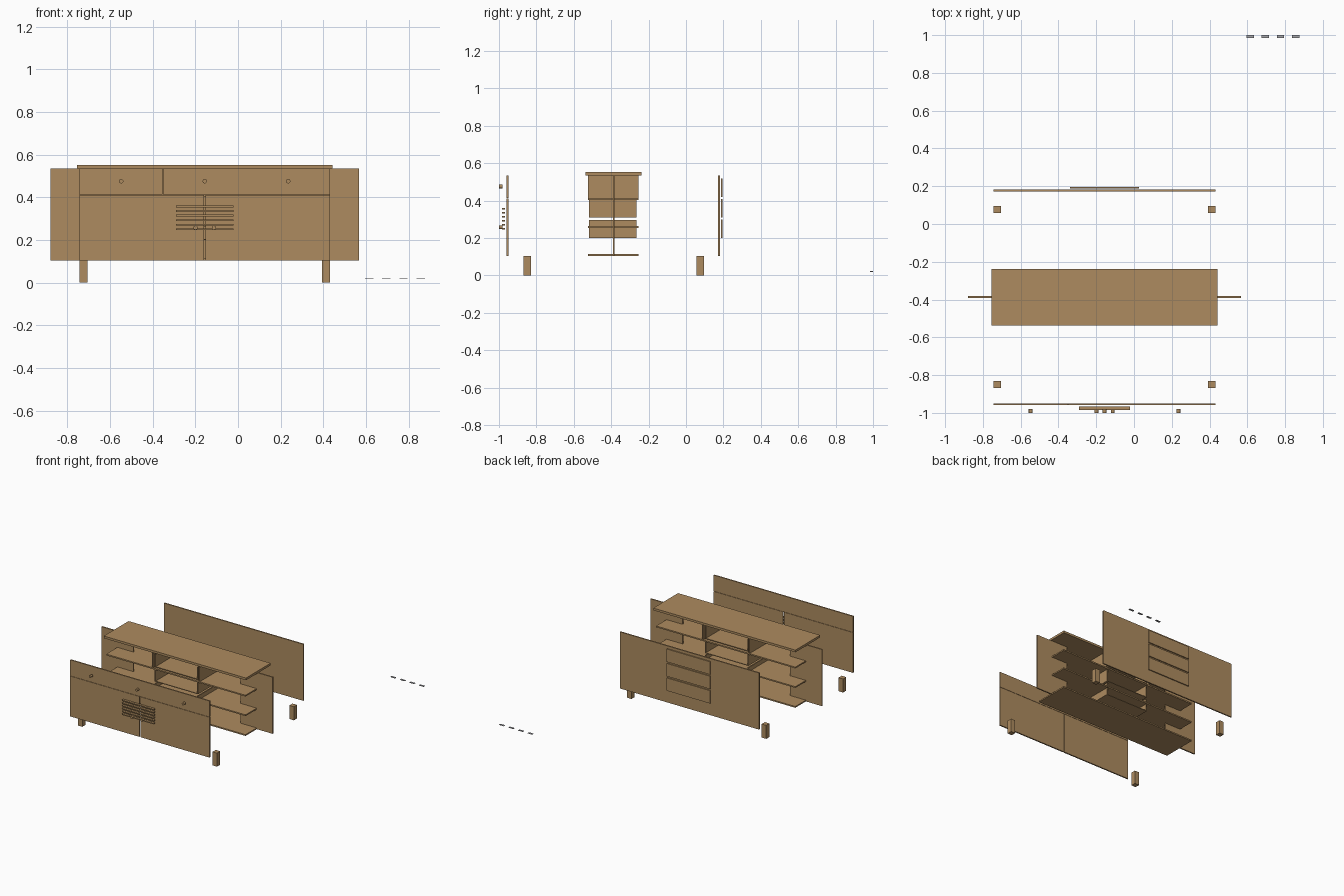
import bpy
import bmesh
from mathutils import Matrix

if "Cube" in bpy.data.objects:
    bpy.data.objects.remove(bpy.data.objects["Cube"])


def material(name, rgb):
    m = bpy.data.materials.new(name)
    m.diffuse_color = (*rgb, 1)
    m.use_nodes = True
    m.node_tree.nodes["Principled BSDF"].inputs["Base Color"].default_value = m.diffuse_color
    return m


WOOD = material("oak brown", (0.42, 0.26, 0.115))
METAL = material("hinge grey", (0.36, 0.36, 0.38))


def finish(name, bm, mat):
    me = bpy.data.meshes.new(name)
    bm.to_mesh(me)
    bm.free()
    me.materials.append(mat)
    ob = bpy.data.objects.new(name, me)
    bpy.context.collection.objects.link(ob)
    return ob


def box(name, x, y, z, mat=WOOD):
    """Box from (min, max) ranges."""
    bm = bmesh.new()
    bmesh.ops.create_cube(bm, size=1)
    for v in bm.verts:
        v.co = [r[0] if c < 0 else r[1] for c, r in zip(v.co, (x, y, z))]
    return finish(name, bm, mat)


def knob(name, x, z):
    bm = bmesh.new()
    rot = Matrix.Translation((x, -0.99, z)) @ Matrix.Rotation(1.5707963, 4, 'X')
    bmesh.ops.create_cone(bm, cap_ends=True, segments=24, radius1=0.01,
                          radius2=0.01, depth=0.02, matrix=rot)
    ob = finish(name, bm, WOOD)
    bpy.context.view_layer.objects.active = ob
    ob.select_set(True)
    bpy.ops.object.shade_smooth_by_angle()
    ob.select_set(False)


L, R, MID = -0.743, 0.431, -0.156      # carcass left, right, centre
DEPTH = (-0.525, -0.255)

# carcass: top board, shelves, and end panels turned to face the front
box("top_board", (-0.755, 0.443), (-0.537, -0.239), (0.535, 0.552))
for name, z in (("bottom_board", 0.103), ("lower_shelf", 0.254), ("upper_shelf", 0.403)):
    box(name, (L, R), DEPTH, (z, z + 0.01))
for side, x in (("left", L), ("right", R)):
    box(side + "_end_panel", (x - 0.135, x + 0.135), (-0.391, -0.381), (0.104, 0.535))
for side, x in (("left", -0.352), ("right", 0.04)):
    box(side + "_drawer_divider", (x - 0.005, x + 0.005), DEPTH, (0.413, 0.535))

# pulled-apart drawers: sides and floors in the carcass, backs behind
for i in range(3):
    z = 0.2 + 0.11 * i
    for side, x in (("left", -0.339), ("right", 0.018)):
        box(f"drawer_{side}_side_{i}", (x, x + 0.008), (-0.519, -0.265), (z, z + 0.096))
    box(f"drawer_floor_{i}", (-0.339, 0.026), (-0.519, -0.265), (z, z + 0.005))
    box(f"drawer_back_{i}", (-0.339, 0.026), (0.188, 0.196), (z, z + 0.098))

# back panel
box("back_panel", (L, R), (0.172, 0.182), (0.104, 0.535))

# drawer fronts, doors and knobs
FRONT = (-0.959, -0.949)
w = (R - L) / 3
for i in range(3):
    x = L + i * w
    box(f"drawer_front_{i}", (x + (0.001 if i else 0), x + w - (0.001 if i < 2 else 0)),
        FRONT, (0.413, 0.535))
    knob(f"drawer_knob_{i}", x + w / 2, 0.475)
box("left_door", (L, MID - 0.004), FRONT, (0.104, 0.411))
box("right_door", (MID + 0.004, R), FRONT, (0.104, 0.411))
knob("left_door_knob", MID - 0.043, 0.257)
knob("right_door_knob", MID + 0.043, 0.257)

# slats in front of the doors
for i in range(6):
    z = 0.25 + 0.0213 * i
    box(f"slat_{i}", (-0.29, -0.021), (-0.984, -0.967), (z - 0.004, z + 0.004))

# legs
for sy, y in (("front", -0.868), ("back", 0.057)):
    for sx, x in (("left", L), ("right", R - 0.038)):
        box(f"{sy}_{sx}_leg", (x, x + 0.038), (y, y + 0.038), (0, 0.103))

# loose hinge plates
for i in range(4):
    x = 0.595 + 0.0805 * i
    box(f"hinge_plate_{i}", (x, x + 0.039), (0.984, 1.0), (0.019, 0.022), METAL)
